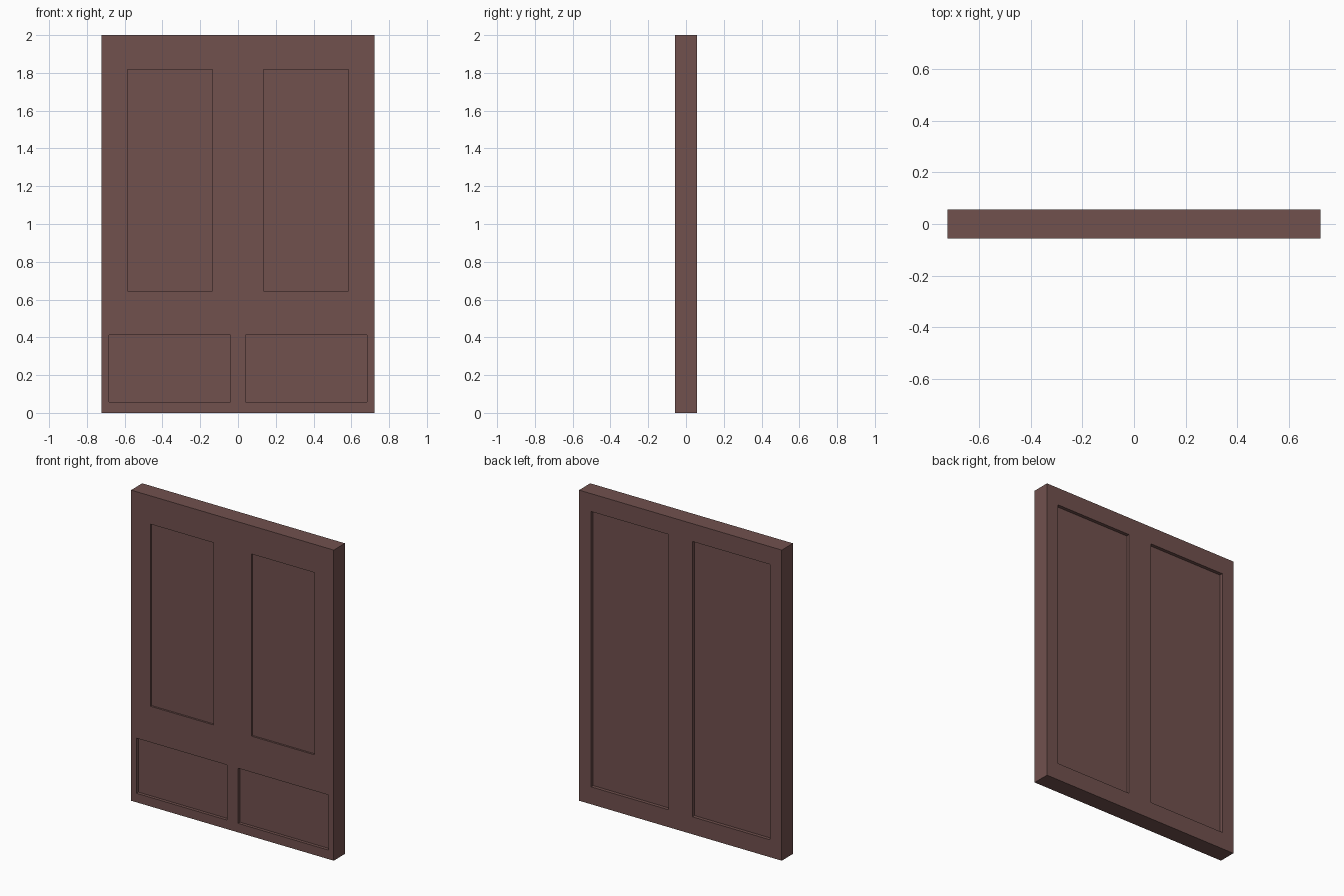
import bpy

if "Cube" in bpy.data.objects:
    bpy.data.objects.remove(bpy.data.objects["Cube"], do_unlink=True)

WIDTH, DEPTH, HEIGHT = 1.444, 0.114, 2.0
HALF = DEPTH / 2

# Dark brown painted wood
wood = bpy.data.materials.new("dark_brown_wood")
wood.use_nodes = True
colour = (0.165, 0.082, 0.076, 1)
wood.diffuse_color = colour
wood.node_tree.nodes["Principled BSDF"].inputs["Base Color"].default_value = colour


def box(name, x, y, z):
    """Box from (low, high) pairs on each axis."""
    spans = (x, y, z)
    bpy.ops.mesh.primitive_cube_add(size=1, location=[(a + b) / 2 for a, b in spans])
    ob = bpy.context.object
    ob.name = name
    ob.scale = [b - a for a, b in spans]
    bpy.ops.object.transform_apply(location=True, rotation=False, scale=True)
    ob.data.materials.append(wood)
    return ob


# Door slab
door = box("door_panel", (-WIDTH / 2, WIDTH / 2), (-HALF, HALF), (0, HEIGHT))

# Recessed panels: face side, inner x, outer x, bottom, top, depth
recesses = {
    "front_upper": (-1, 0.136, 0.584, 0.645, 1.818, 0.012),
    "front_lower": (-1, 0.04, 0.684, 0.058, 0.413, 0.02),
    "back_tall": (1, 0.085, 0.637, 0.112, 1.885, 0.022),
}
for name, (face, inner, outer, bottom, top, depth) in recesses.items():
    y = sorted((face * (HALF - depth), face * (HALF + 0.1)))
    for side, label in ((-1, "right"), (1, "left")):
        x = sorted((side * inner, side * outer))
        cutter = box(f"{name}_{label}_cutter", x, y, (bottom, top))
        cutter.hide_render = True
        bpy.context.view_layer.objects.active = door
        cut = door.modifiers.new(f"{name}_{label}", "BOOLEAN")
        cut.operation = "DIFFERENCE"
        cut.solver = "EXACT"
        cut.object = cutter
        bpy.ops.object.modifier_apply(modifier=cut.name)
        bpy.data.objects.remove(cutter, do_unlink=True)
